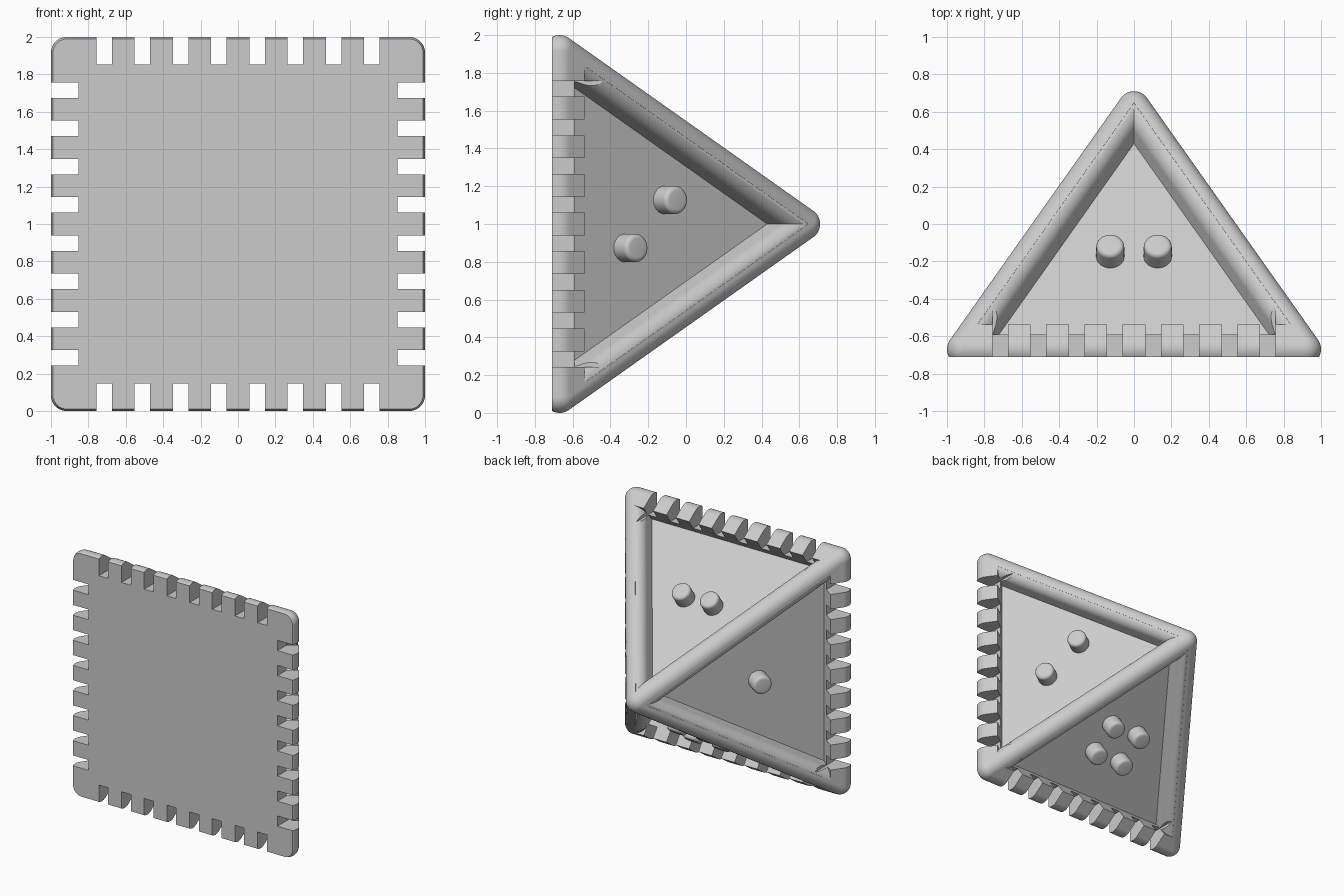
import bpy, bmesh, math
from mathutils import Matrix, Vector

cube = bpy.data.objects.get("Cube")
if cube:
    bpy.data.objects.remove(cube, do_unlink=True)

R = 0.085                      # edge radius
HALF = 1 - R                   # half spacing of the corner centres
TIP = 0.71 - R                 # y of the tip centre
BASE = TIP - HALF * math.sqrt(2)
FRONT = -0.71                  # flat front plane
SLANT = HALF * math.sqrt(3)    # height of each triangular side
INSET, DEPTH = 0.1, 0.055      # recess border and depth
FLOOR = 0.853                  # bottom of the notches

grey = bpy.data.materials.new("light grey")
grey.use_nodes = True
colour = (0.6, 0.6, 0.6, 1)
grey.diffuse_color = colour
grey.node_tree.nodes["Principled BSDF"].inputs["Base Color"].default_value = colour

UP = Matrix.Translation((0, 0, 1))
# Frame of the top side: x across, y from tip to base, z outward
a, b = math.sqrt(2 / 3), math.sqrt(1 / 3)
TOP = Matrix(((-1, 0, 0, 0), (0, -a, b, TIP), (0, b, a, 0), (0, 0, 0, 1)))
TURNS = [Matrix.Rotation(k * math.pi / 2, 4, 'Y') for k in range(4)]


def make(name, bm, matrix=Matrix()):
    bmesh.ops.transform(bm, matrix=UP @ matrix, verts=bm.verts)
    bmesh.ops.recalc_face_normals(bm, faces=bm.faces)
    mesh = bpy.data.meshes.new(name)
    bm.to_mesh(mesh)
    bm.free()
    mesh.materials.append(grey)
    obj = bpy.data.objects.new(name, mesh)
    bpy.context.collection.objects.link(obj)
    return obj


def box(name, xs, ys, zs, matrix=Matrix()):
    bm = bmesh.new()
    bmesh.ops.create_cube(bm, size=1)
    for v in bm.verts:
        v.co = [r[int(c > 0)] for r, c in zip((xs, ys, zs), v.co)]
    return make(name, bm, matrix)


def activate(obj):
    bpy.ops.object.select_all(action='DESELECT')
    obj.select_set(True)
    bpy.context.view_layer.objects.active = obj


def cut(body, cutter):
    activate(body)
    mod = body.modifiers.new("cut", 'BOOLEAN')
    mod.operation, mod.solver, mod.object = 'DIFFERENCE', 'EXACT', cutter
    bpy.ops.object.modifier_apply(modifier=mod.name)
    bpy.data.objects.remove(cutter, do_unlink=True)


# Rounded pyramid: the hull around five corner balls
centres = [(x, BASE, z) for x in (-HALF, HALF) for z in (-HALF, HALF)] + [(0, TIP, 0)]
bm = bmesh.new()
for c in centres:
    bmesh.ops.create_uvsphere(bm, u_segments=48, v_segments=24, radius=R, matrix=Matrix.Translation(c))
bmesh.ops.delete(bm, geom=bm.faces[:], context='FACES_ONLY')
bmesh.ops.delete(bm, geom=bm.edges[:], context='EDGES_FACES')
shell = bmesh.ops.convex_hull(bm, input=bm.verts)
inner = {g for g in shell["geom_interior"] if isinstance(g, bmesh.types.BMVert)}
inner |= {v for v in bm.verts if not v.link_faces}
bmesh.ops.delete(bm, geom=list(inner), context='VERTS')
bmesh.ops.dissolve_limit(bm, angle_limit=0.002, verts=bm.verts, edges=bm.edges)
body = make("pyramid_frame", bm)

# Recesses: stacked triangles whose slanted sides curve around the edge tubes
angles = [math.radians(d) for d in range(13, 82, 6)]
profile = [(INSET, -DEPTH)] + [(R * math.cos(t), R * math.sin(t)) for t in angles]
profile.append((profile[-1][0], 0.2))
low = SLANT - INSET
for turn in TURNS:
    bm = bmesh.new()
    rings = []
    for w, h in profile:
        wide = (low - 2 * w) / math.sqrt(3)
        rings.append([bm.verts.new(p) for p in ((0, 2 * w, h), (wide, low, h), (-wide, low, h))])
    for lower, upper in zip(rings, rings[1:]):
        for i in range(3):
            bm.faces.new((lower[i - 1], lower[i], upper[i], upper[i - 1]))
    bm.faces.new(rings[0])
    bm.faces.new(rings[-1])
    cut(body, make("recess_cutter", bm, turn @ TOP))

# Flat front
cut(body, box("front_cutter", (-2, 2), (-2, FRONT), (-2, 2)))

# Eight notches along each base edge
for turn in TURNS:
    for i in range(8):
        x = (i - 3.5) * 0.2045
        cut(body, box("notch_cutter", (x - 0.042, x + 0.042), (-1, 0), (FLOOR, 1.2), turn))

activate(body)
bpy.ops.object.shade_smooth_by_angle(angle=math.radians(30))
weighted = body.modifiers.new("even_shading", 'WEIGHTED_NORMAL')
weighted.keep_sharp = True

# Counting pegs on the panels: top, right, bottom, left
g = 0.127
pegs = [
    ("top", [(-g, 0.94), (g, 0.94)]),
    ("right", [(g, 0.863), (-g, 1.12)]),
    ("bottom", [(x, 1.0 + y) for x in (-g, g) for y in (-g, g)]),
    ("left", [(0, 0.965)]),
]
for turn, (side, spots) in zip(TURNS, pegs):
    for x, y in spots:
        bm = bmesh.new()
        bmesh.ops.create_cone(bm, cap_ends=True, segments=40, radius1=0.075, radius2=0.075, depth=0.16)
        rim = [e for e in bm.edges if all(v.co.z > 0 for v in e.verts)]
        bmesh.ops.bevel(bm, geom=rim, offset=0.025, segments=5, profile=0.5, affect='EDGES')
        peg = make(side + "_peg", bm, turn @ TOP @ Matrix.Translation((x, y, -0.022)))
        activate(peg)
        bpy.ops.object.shade_smooth_by_angle(angle=math.radians(30))
